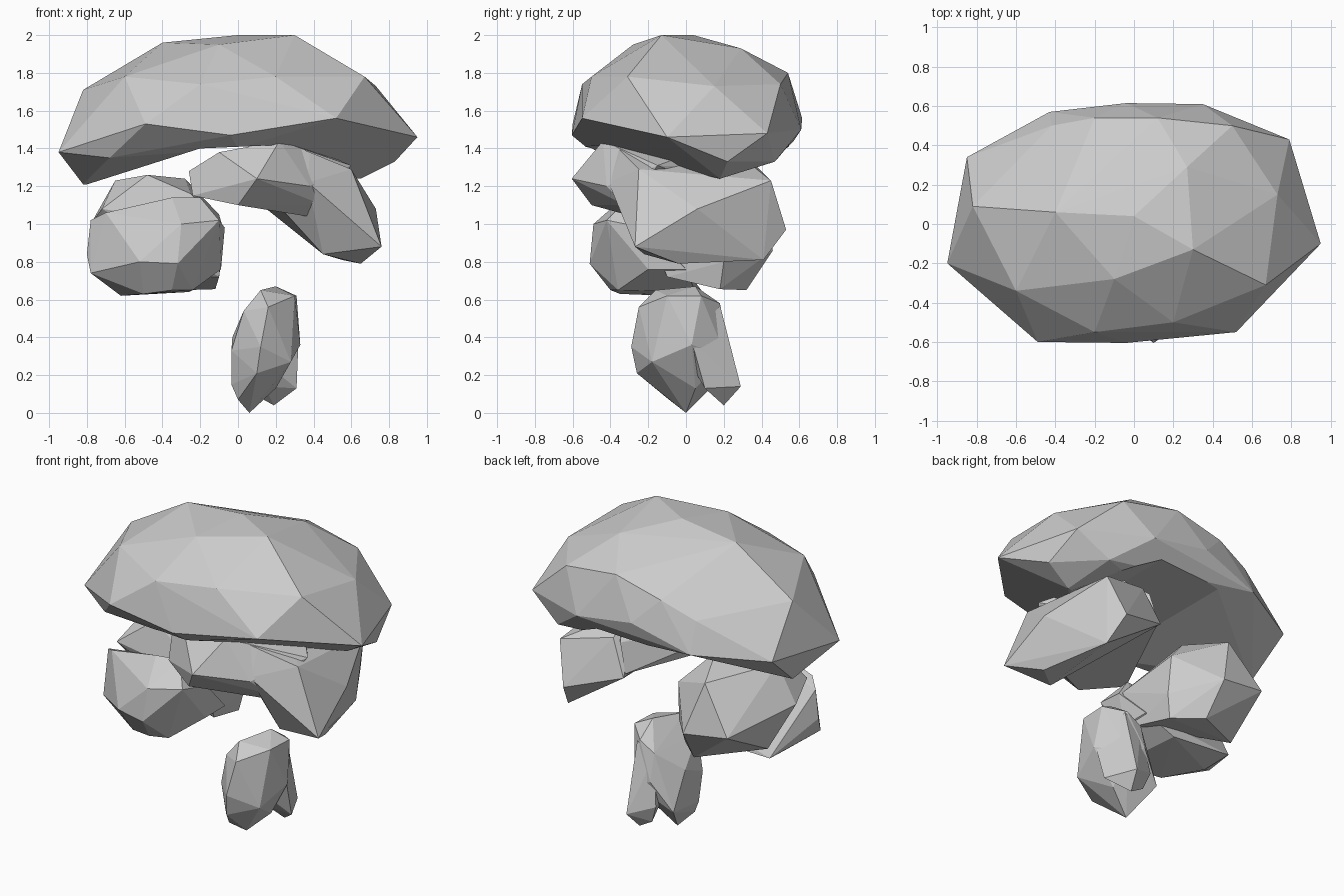
import bpy, bmesh


def hull(name, pts):
    """Faceted stone lump: convex hull around a few corner points."""
    bm = bmesh.new()
    for p in pts:
        bm.verts.new(p)
    res = bmesh.ops.convex_hull(bm, input=bm.verts[:])
    loose = {g for g in res["geom_interior"] + res["geom_unused"]
             if isinstance(g, bmesh.types.BMVert)}
    bmesh.ops.delete(bm, geom=[v for v in loose if v.is_valid], context='VERTS')
    bmesh.ops.recalc_face_normals(bm, faces=bm.faces[:])
    me = bpy.data.meshes.new(name)
    bm.to_mesh(me)
    bm.free()
    ob = bpy.data.objects.new(name, me)
    bpy.context.collection.objects.link(ob)
    return ob


def combine(ob, other, operation):
    """Boolean two lumps and drop the helper."""
    mod = ob.modifiers.new("bool", 'BOOLEAN')
    mod.operation, mod.solver, mod.object = operation, 'EXACT', other
    bpy.context.view_layer.objects.active = ob
    bpy.ops.object.modifier_apply(modifier=mod.name)
    bpy.data.objects.remove(other)


# Large domed capstone
cap = hull("capstone", [
    # rim
    (-.95, -.2, 1.38), (-.49, -.6, 1.53), (-.04, -.605, 1.47), (.52, -.55, 1.56),
    (.95, -.1, 1.46), (.79, .43, 1.48), (.35, .61, 1.5), (-.04, .615, 1.56),
    (-.43, .57, 1.44), (-.85, .34, 1.42),
    # dome
    (0, .04, 2), (.3, -.13, 2), (-.4, .06, 1.96), (-.1, -.28, 1.95), (.27, .29, 1.93),
    (.5, .5, 1.74), (.12, .54, 1.8), (-.2, .54, 1.72), (-.42, .5, 1.63),
    (-.82, .09, 1.71), (-.6, -.34, 1.78),
    (.67, -.31, 1.78), (.73, .15, 1.73), (.2, -.5, 1.78), (-.2, -.55, 1.74),
    # underside
    (-.82, .09, 1.21), (-.68, -.38, 1.35), (.65, .18, 1.24), (.83, .22, 1.33),
    (.58, .47, 1.33), (0, -.52, 1.4)])
arch_profile = [(-.83, 1.2), (-.4, 1.32), (-.2, 1.4), (.25, 1.42), (.66, 1.22), (.66, 1.0), (-.83, 1.0)]
arch = hull("arch_cutter", [(x, y, z) for x, z in arch_profile for y in (-.9, .9)])
combine(cap, arch, 'DIFFERENCE')

# Right middle stone: front finger plus drooping side body
right = hull("right_middle_stone", [
    (-.26, -.3, 1.28), (-.24, -.36, 1.15), (-.1, -.4, 1.38), (.22, -.44, 1.44),
    (.1, -.605, 1.24), (0, -.5, 1.1), (.45, -.32, 1.1), (.38, -.42, 1.2),
    (.6, -.15, 1.31), (-.02, .0, 1.33), (.02, .1, 1.13), (.37, -.28, 1.04),
    (.3, .2, 1.44), (.15, .4, 1.1), (.2, .38, 1.28)])
body = hull("side_body", [
    (.65, -.04, .79), (.76, -.27, .88), (.55, .41, .81), (.45, -.22, .84),
    (.5, .53, .97), (.73, .06, 1.08), (.58, .45, 1.23), (.6, -.25, 1.29),
    (.25, .38, 1.3), (.24, -.2, 1.07), (.15, .42, 1.08), (.45, -.33, 1.1),
    (.37, -.41, 1.22), (.38, -.34, 1.38), (.25, -.38, 1.43), (.2, .2, 1.43)])
combine(right, body, 'UNION')

# Left lower stone: front lobe plus taller back lobe
left = hull("left_lower_stone", [
    (-.2, -.3, 1.14), (-.35, -.33, 1.14), (-.07, -.22, .98), (-.1, -.42, 1.02),
    (-.3, -.49, 1.0), (-.32, -.51, .79), (-.52, -.47, .8), (-.78, -.25, .74),
    (-.8, -.2, .84), (-.78, -.2, 1.02), (-.62, -.1, .62), (-.5, -.35, .63),
    (-.35, -.4, .65), (-.24, -.36, .65), (-.09, -.2, .76), (-.26, .05, .64),
    (-.09, 0, .76), (-.65, .08, .65), (-.7, -.28, 1.06)])
back = hull("back_lobe", [
    (-.65, 0, 1.23), (-.48, -.15, 1.26), (-.28, .1, 1.24), (-.78, 0, 1.0),
    (-.6, .44, .9), (-.3, .46, .86), (-.28, .32, .65), (-.12, .18, .655),
    (-.09, .2, .8), (-.1, .22, 1.05), (-.65, .1, .72), (-.4, .38, 1.18),
    (-.25, -.15, 1.16), (-.08, -.2, .98), (-.1, -.1, .72), (-.72, -.2, 1.08)])
combine(left, back, 'UNION')

# Small base stone: main body plus rear toe
base = hull("base_stone", [
    (.2, .05, .67), (.31, .08, .62), (.3, -.1, .62), (.12, -.16, .65), (.03, -.16, .54),
    (.16, -.25, .56), (-.03, .05, .4), (-.035, -.12, .33), (.12, -.29, .35),
    (.1, -.26, .21), (-.035, -.08, .15), (.06, 0, 0), (0, -.09, .07), (.33, .03, .36),
    (.28, -.18, .27), (.2, .05, .13), (.2, .18, .58), (.1, .18, .52), (.22, .21, .3),
    (.1, .22, .35), (-.03, .17, .17)])
toe = hull("rear_toe", [
    (.19, .2, .04), (.22, .29, .14), (.1, .2, .09), (.31, .1, .13), (.06, .22, .2),
    (.14, .1, .14), (.22, .18, .57), (.1, .18, .5), (.32, .03, .38), (.1, 0, .3)])
combine(base, toe, 'UNION')
